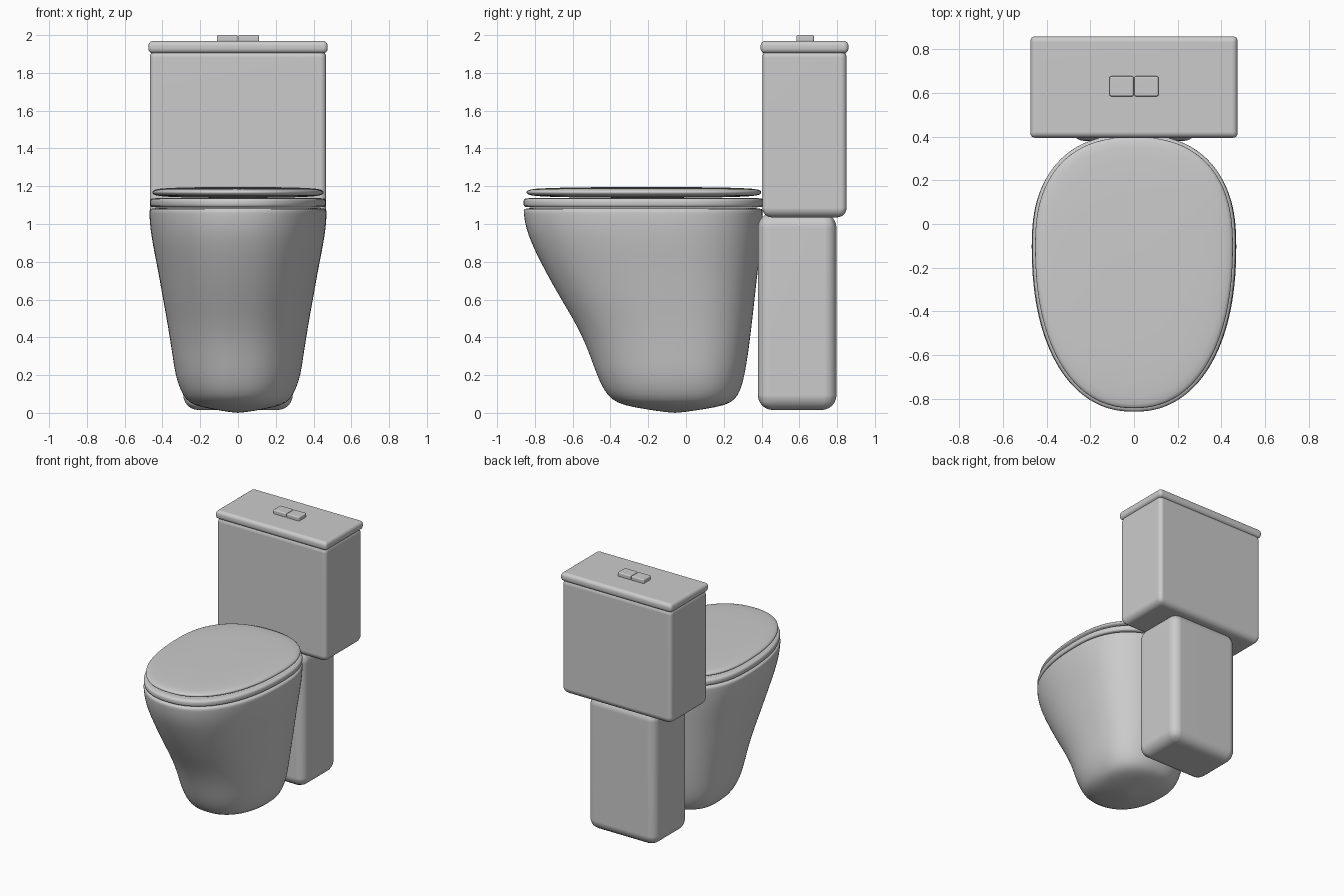
import bpy, bmesh, math

if "Cube" in bpy.data.objects:
    bpy.data.objects.remove(bpy.data.objects["Cube"])

SEG = 64


def outline(z, front, back, half):
    """Egg-shaped ring: fuller at the back, longer at the front."""
    mid = back - (back - front) * 0.4
    pts = []
    for i in range(SEG):
        a = 2 * math.pi * i / SEG
        c, s = math.cos(a), math.sin(a)
        n = 2.4 if s > 0 else 2.25
        depth = back - mid if s > 0 else mid - front
        x = math.copysign(abs(c) ** (2 / n), c) * half
        y = math.copysign(abs(s) ** (2 / n), s) * depth + mid
        pts.append((x, y, z))
    return pts


def loft(name, rows, closed=False):
    """Skin a stack of egg rings; closed joins the last ring to the first."""
    bm = bmesh.new()
    rings = [[bm.verts.new(p) for p in outline(*r)] for r in rows]
    pairs = list(zip(rings, rings[1:]))
    if closed:
        pairs.append((rings[-1], rings[0]))
    for a, b in pairs:
        for i in range(SEG):
            j = (i + 1) % SEG
            bm.faces.new((a[i], a[j], b[j], b[i]))
    if not closed:
        bm.faces.new(rings[0])
        bm.faces.new(rings[-1])
    bmesh.ops.recalc_face_normals(bm, faces=bm.faces)
    return finish(name, bm, subsurf=1)


def box(name, x, y, z, bevel, upright=None):
    """Rounded box from (min, max) ranges; upright = vertical edge radius."""
    bm = bmesh.new()
    bmesh.ops.create_cube(bm, size=1)
    for v in bm.verts:
        for k, (lo, hi) in enumerate((x, y, z)):
            v.co[k] = (lo + hi) / 2 + v.co[k] * (hi - lo)
    weights = bm.edges.layers.float.new("bevel_weight_edge")
    for e in bm.edges:
        vertical = abs(e.verts[0].co.z - e.verts[1].co.z) > 1e-4
        e[weights] = (upright or bevel) / bevel if vertical else 1.0
    ob = finish(name, bm)
    m = ob.modifiers.new("Bevel", 'BEVEL')
    m.limit_method = 'WEIGHT'
    m.width = bevel
    m.segments = 6
    w = ob.modifiers.new("Normals", 'WEIGHTED_NORMAL')
    w.keep_sharp = True
    return ob


def finish(name, bm, subsurf=0):
    me = bpy.data.meshes.new(name)
    bm.to_mesh(me)
    bm.free()
    me.polygons.foreach_set("use_smooth", [True] * len(me.polygons))
    ob = bpy.data.objects.new(name, me)
    bpy.context.collection.objects.link(ob)
    if subsurf:
        m = ob.modifiers.new("Subdivision", 'SUBSURF')
        m.levels = m.render_levels = subsurf
    return ob


# Bowl: outer skin from the foot up, over the rim and down inside
# rows: z, front y, back y, half width
loft("bowl", [
    (0.0, -0.08, -0.04, 0.02),
    (0.02, -0.22, 0.10, 0.14),
    (0.04, -0.33, 0.21, 0.235),
    (0.07, -0.395, 0.26, 0.275),
    (0.12, -0.435, 0.29, 0.305),
    (0.20, -0.472, 0.31, 0.332),
    (0.30, -0.507, 0.327, 0.346),
    (0.40, -0.547, 0.34, 0.362),
    (0.50, -0.60, 0.352, 0.378),
    (0.60, -0.66, 0.363, 0.397),
    (0.70, -0.718, 0.374, 0.414),
    (0.80, -0.771, 0.386, 0.433),
    (0.90, -0.82, 0.396, 0.453),
    (0.98, -0.848, 0.403, 0.465),
    (1.04, -0.858, 0.406, 0.469),
    (1.075, -0.862, 0.408, 0.47),
    (1.085, -0.855, 0.402, 0.463),
    (1.085, -0.72, 0.25, 0.33),
    (1.06, -0.70, 0.23, 0.31),
    (0.85, -0.62, 0.18, 0.26),
    (0.62, -0.40, 0.08, 0.15),
    (0.58, -0.30, 0.02, 0.08),
])

# Seat ring
loft("seat", [
    (1.087, -0.852, 0.405, 0.457),
    (1.095, -0.860, 0.411, 0.465),
    (1.112, -0.862, 0.412, 0.467),
    (1.130, -0.860, 0.411, 0.465),
    (1.139, -0.850, 0.403, 0.455),
    (1.139, -0.70, 0.23, 0.31),
    (1.087, -0.70, 0.23, 0.31),
], closed=True)

# Closed cover, slightly domed above and below
loft("seat_cover", [
    (1.138, -0.30, -0.10, 0.10),
    (1.141, -0.65, 0.22, 0.32),
    (1.147, -0.80, 0.36, 0.42),
    (1.155, -0.838, 0.392, 0.447),
    (1.166, -0.848, 0.401, 0.456),
    (1.178, -0.842, 0.396, 0.451),
    (1.187, -0.815, 0.372, 0.428),
    (1.194, -0.65, 0.22, 0.32),
    (1.196, -0.30, -0.10, 0.10),
])

# Rear support column and water tank
box("rear_support", (-0.29, 0.29), (0.38, 0.797), (0.015, 1.06), 0.08, 0.065)
box("tank", (-0.467, 0.467), (0.404, 0.85), (1.035, 1.93), 0.05, 0.03)
box("tank_lid", (-0.475, 0.475), (0.395, 0.86), (1.903, 1.97), 0.027, 0.022)

# Two flush buttons side by side
for side, x in (("left", (-0.112, -0.002)), ("right", (0.002, 0.112))):
    box("flush_button_" + side, x, (0.585, 0.677), (1.965, 2.0), 0.008)
